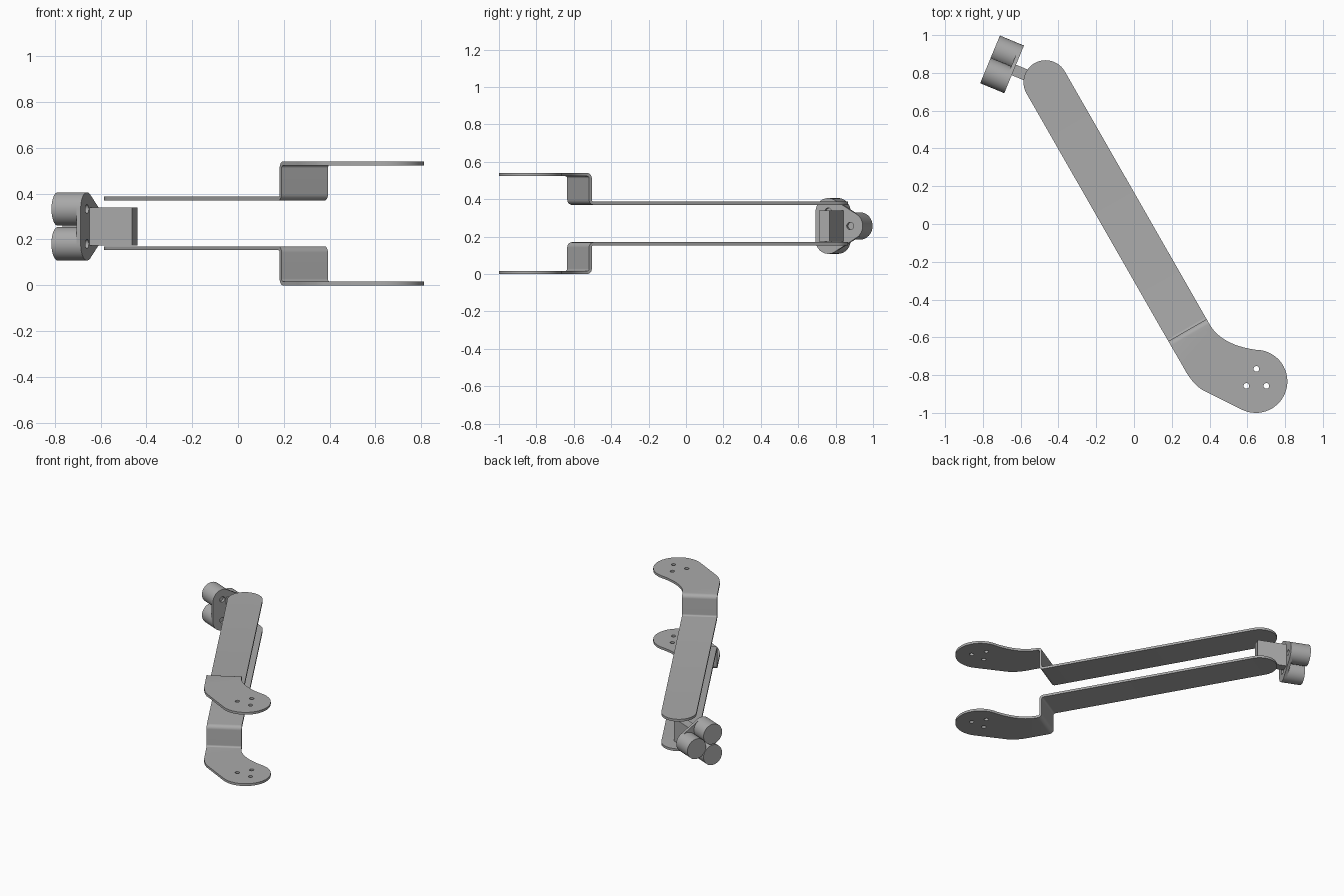
import bpy, bmesh
from math import sin, cos, radians, degrees, atan2
from mathutils import Vector, Matrix

cube = bpy.data.objects.get("Cube")
if cube:
    bpy.data.objects.remove(cube)

grey = bpy.data.materials.new("brushed_grey")
grey.use_nodes = True
grey.diffuse_color = (0.4, 0.4, 0.4, 1)
grey.node_tree.nodes["Principled BSDF"].inputs["Base Color"].default_value = (0.4, 0.4, 0.4, 1)


def arc(center, radius, start, end, steps=16):
    return [Vector((center[0] + radius * cos(radians(start + (end - start) * i / steps)),
                    center[1] + radius * sin(radians(start + (end - start) * i / steps))))
            for i in range(steps + 1)]


def bend(a, b, c, steps=12):
    a, b, c = Vector(a), Vector(b), Vector(c)
    ts = [i / steps for i in range(steps + 1)]
    return [a * (1 - t) ** 2 + b * 2 * t * (1 - t) + c * t * t for t in ts]


def fill(bm, outline, holes=(), z=0.0, radius=0.015):
    """Flat sheet with a closed outline and round holes."""
    edges = []
    for loop in [outline] + [arc(h, radius, 0, 360, 20)[:-1] for h in holes]:
        verts = [bm.verts.new((p.x, p.y, z)) for p in loop]
        edges += [bm.edges.new((v, verts[i - 1])) for i, v in enumerate(verts)]
    bmesh.ops.triangle_fill(bm, use_beauty=True, use_dissolve=False, edges=edges, normal=(0, 0, 1))


def finish(bm, name, matrix=Matrix(), thickness=0.0, offset=0.0):
    bmesh.ops.remove_doubles(bm, verts=bm.verts, dist=0.0005)
    bmesh.ops.recalc_face_normals(bm, faces=bm.faces)
    bm.transform(matrix)
    if matrix.determinant() < 0:
        bmesh.ops.reverse_faces(bm, faces=bm.faces)
    mesh = bpy.data.meshes.new(name)
    bm.to_mesh(mesh)
    bm.free()
    mesh.materials.append(grey)
    obj = bpy.data.objects.new(name, mesh)
    bpy.context.collection.objects.link(obj)
    bpy.ops.object.select_all(action='DESELECT')
    obj.select_set(True)
    bpy.context.view_layer.objects.active = obj
    if thickness:
        mod = obj.modifiers.new("thickness", 'SOLIDIFY')
        mod.thickness, mod.offset = thickness, offset
        bpy.ops.object.modifier_apply(modifier=mod.name)
    bpy.ops.object.shade_smooth_by_angle(angle=radians(35))
    return obj


# Arm: long strip, stepped fold and offset foot
MID, THICK, HALF = 0.27, 0.017, 0.117
ARM_Z, FOOT_Z, R = 0.1085, 0.2615, 0.02
ALONG = Vector((cos(radians(60)), -sin(radians(60))))
ACROSS = Vector((sin(radians(60)), cos(radians(60))))
FOLD = Vector((0.283, -0.562))
FOOT = Vector((0.645, -0.833))


def on_strip(s, side):
    return FOLD + ALONG * s + ACROSS * HALF * side


def arm(name, matrix):
    bm = bmesh.new()
    wall = THICK / 2
    # strip with a round far end
    fill(bm, arc((-0.468, 0.75), HALF, 30, 210, 24)
         + [on_strip(wall - R, -1), on_strip(wall - R, 1)], z=ARM_Z)
    # upright step with rounded bends
    step = arc((wall - R, ARM_Z + R), R, -90, 0, 6) + arc((wall + R, FOOT_Z - R), R, 180, 90, 6)
    rows = [[bm.verts.new((*on_strip(p.x, side), p.y)) for side in (-1, 1)] for p in step]
    for a, b in zip(rows, rows[1:]):
        bm.faces.new((a[0], a[1], b[1], b[0]))
    # curved foot with three screw holes
    right, left = on_strip(wall + R, 1), on_strip(wall + R, -1)
    outline = (bend((0.373, -0.884), (0.31, -0.853), (0.257, -0.75)) + [left]
               + bend(right, (0.46, -0.64), (0.645, -0.666))
               + arc(FOOT, 0.167, 85, -116, 32))
    fill(bm, outline, [(0.648, -0.767), (0.595, -0.857), (0.701, -0.857)], FOOT_Z)
    return finish(bm, name, matrix, THICK)


raise_mid = Matrix.Translation((0, 0, MID))
arm("upper_arm", raise_mid)
arm("lower_arm", raise_mid @ Matrix.Scale(-1, 4, (0, 0, 1)))

# Roller head frame: local x sideways, y up, z towards the arm
side = Vector((0.383, 0.924, 0)).normalized()
up = Vector((0, 0, 1))
head = Matrix((side, up, side.cross(up))).transposed().to_4x4()
head.translation = (-0.659, 0.76, 0.257)
RADIUS, PLATE, DEPTH = 0.073, 0.02, 0.138
centers = [(0, -0.076), (0.127, 0), (0, 0.076)]

# Rounded triangular mounting plate
tilt = degrees(atan2(0.127, 0.076))
outline = (arc(centers[0], RADIUS, -180, -tilt) + arc(centers[1], RADIUS, -tilt, tilt)
           + arc(centers[2], RADIUS, tilt, 180))
bm = bmesh.new()
fill(bm, outline, centers, -PLATE / 2, 0.02)
finish(bm, "head_plate", head, PLATE)

# Three rollers
for i, (x, y) in enumerate(centers):
    bm = bmesh.new()
    bmesh.ops.create_cone(bm, cap_ends=True, segments=48, radius1=RADIUS, radius2=RADIUS,
                          depth=DEPTH - PLATE,
                          matrix=Matrix.Translation((x, y, -(DEPTH + PLATE) / 2)))
    finish(bm, f"roller_{i + 1}", head)

# Block that joins the head to the arms
bm = bmesh.new()
bmesh.ops.create_cube(bm, size=1, matrix=Matrix.Translation((0.06, 0, 0.1))
                      @ Matrix.Diagonal((0.06, 0.167, 0.202, 1)))
finish(bm, "head_block", head)
